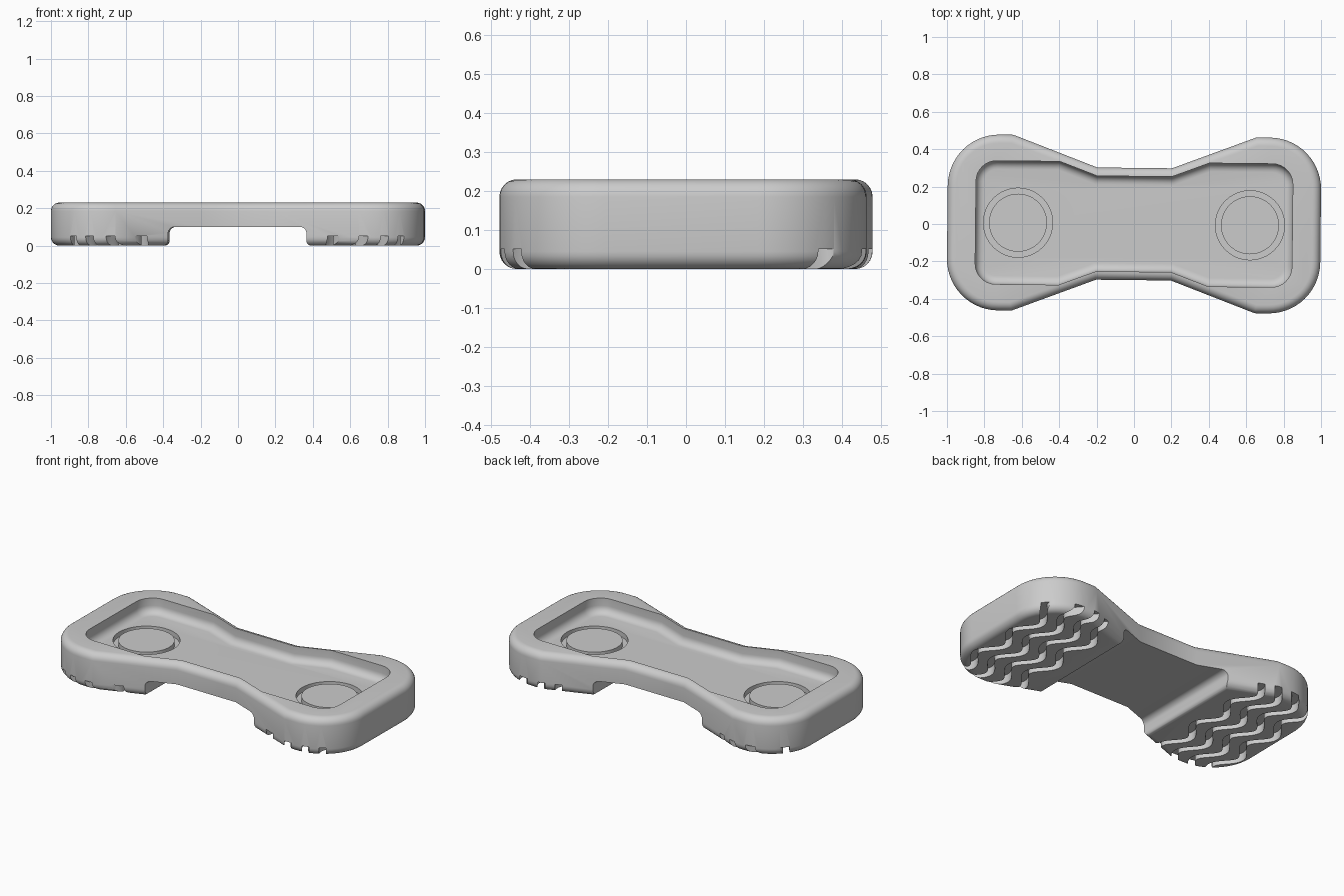
import bpy
import bmesh
from math import sin, cos, pi, radians
from mathutils import Matrix

cube = bpy.data.objects.get("Cube")
if cube:
    bpy.data.objects.remove(cube, do_unlink=True)

GREY = (0.6, 0.6, 0.6, 1)
mat = bpy.data.materials.new("plain grey")
mat.use_nodes = True
mat.diffuse_color = GREY
mat.node_tree.nodes["Principled BSDF"].inputs["Base Color"].default_value = GREY


def add_object(name, bm):
    bmesh.ops.recalc_face_normals(bm, faces=bm.faces)
    mesh = bpy.data.meshes.new(name)
    bm.to_mesh(mesh)
    bm.free()
    mesh.materials.append(mat)
    obj = bpy.data.objects.new(name, mesh)
    bpy.context.collection.objects.link(obj)
    return obj


def prism(name, points, z0, z1):
    """Closed plan outline extruded from z0 to z1."""
    bm = bmesh.new()
    face = bm.faces.new([bm.verts.new((x, y, z0)) for x, y in points])
    top = bmesh.ops.extrude_face_region(bm, geom=[face])["geom"]
    verts = [v for v in top if isinstance(v, bmesh.types.BMVert)]
    bmesh.ops.translate(bm, verts=verts, vec=(0, 0, z1 - z0))
    return add_object(name, bm)


def arc(cx, cy, radius, start, end, steps):
    angles = [radians(start + (end - start) * i / steps) for i in range(steps + 1)]
    return [(cx + radius * cos(a), cy + radius * sin(a)) for a in angles]


def bowtie(end, half, radius, shoulder, waist_x, waist_y, steps):
    """Outline with rounded ends and a narrow straight waist."""
    quarter = arc(end - radius, half - radius, radius, 0, 90, steps)
    quarter += [(shoulder, half), (waist_x, waist_y)]
    upper = quarter + [(-x, y) for x, y in reversed(quarter)]
    return upper + [(-x, -y) for x, y in upper]


def apply_modifier(obj, mod):
    bpy.ops.object.select_all(action='DESELECT')
    bpy.context.view_layer.objects.active = obj
    obj.select_set(True)
    bpy.ops.object.modifier_apply(modifier=mod.name)


def round_edges(obj, width):
    mod = obj.modifiers.new("rounding", 'BEVEL')
    mod.width = width
    mod.segments = 6
    mod.limit_method = 'ANGLE'
    mod.angle_limit = radians(50)
    apply_modifier(obj, mod)


def cut(obj, cutter):
    mod = obj.modifiers.new("cut", 'BOOLEAN')
    mod.operation = 'DIFFERENCE'
    mod.solver = 'EXACT'
    mod.object = cutter
    apply_modifier(obj, mod)
    bpy.data.objects.remove(cutter, do_unlink=True)


def ring(name, x, outer, inner, z0, z1, sides=48):
    """Square-section ring around a vertical axis."""
    bm = bmesh.new()
    section = [(outer, z0), (outer, z1), (inner, z1), (inner, z0)]
    loops = []
    for i in range(sides):
        a = 2 * pi * i / sides
        loops.append([bm.verts.new((x + r * cos(a), r * sin(a), z)) for r, z in section])
    for i in range(sides):
        p, q = loops[i], loops[(i + 1) % sides]
        for k in range(4):
            n = (k + 1) % 4
            bm.faces.new((p[k], p[n], q[n], q[k]))
    return add_object(name, bm)


def wave(x0, side, width=0.038, height=0.043, period=0.3, steps=80):
    """Wavy strip running from front to back."""
    left, right = [], []
    for i in range(steps + 1):
        y = -0.6 + 1.2 * i / steps
        t = 2 * pi * (y + 0.445) / period
        x = x0 - height * sin(t)
        slope = -height * 2 * pi / period * cos(t)
        size = (1 + slope * slope) ** 0.5
        nx, ny = width / 2 / size, -slope * width / 2 / size
        left.append((side * (x - nx), y - ny))
        right.append((side * (x + nx), y + ny))
    return left + right[::-1]


# Body with rounded rims
body = prism("foot_body", bowtie(0.998, 0.47, 0.275, 0.65, 0.2, 0.3, 14), 0, 0.23)
round_edges(body, 0.045)

# Arch under the waist, with softened corners
half_arch = [(0.395, -0.1)] + arc(0.395, 0.025, 0.025, 270, 180, 5)
half_arch += arc(0.335, 0.065, 0.035, 0, 90, 6)
arch = prism("arch_cutter", half_arch + [(-x, z) for x, z in reversed(half_arch)], -0.7, 0.7)
arch.data.transform(Matrix.Rotation(pi / 2, 4, 'X'))
cut(body, arch)

# Sunken top tray with a filleted floor
tray = prism("tray_cutter", bowtie(0.847, 0.33, 0.11, 0.4, 0.2, 0.255, 8), 0.14, 0.4)
round_edges(tray, 0.045)
cut(body, tray)

for side in (-1, 1):
    # Round groove in the tray
    cut(body, ring("ring_cutter", side * 0.62, 0.185, 0.155, 0.11, 0.2))
    # Wavy tread grooves underneath
    for i in range(4):
        cut(body, prism("tread_cutter", wave(0.535 + 0.12 * i, side), -0.05, 0.052))

body.data.transform(Matrix.Rotation(-0.011, 4, 'Z'))
bpy.ops.object.select_all(action='DESELECT')
bpy.context.view_layer.objects.active = body
body.select_set(True)
bpy.ops.object.shade_smooth_by_angle(angle=radians(35))
